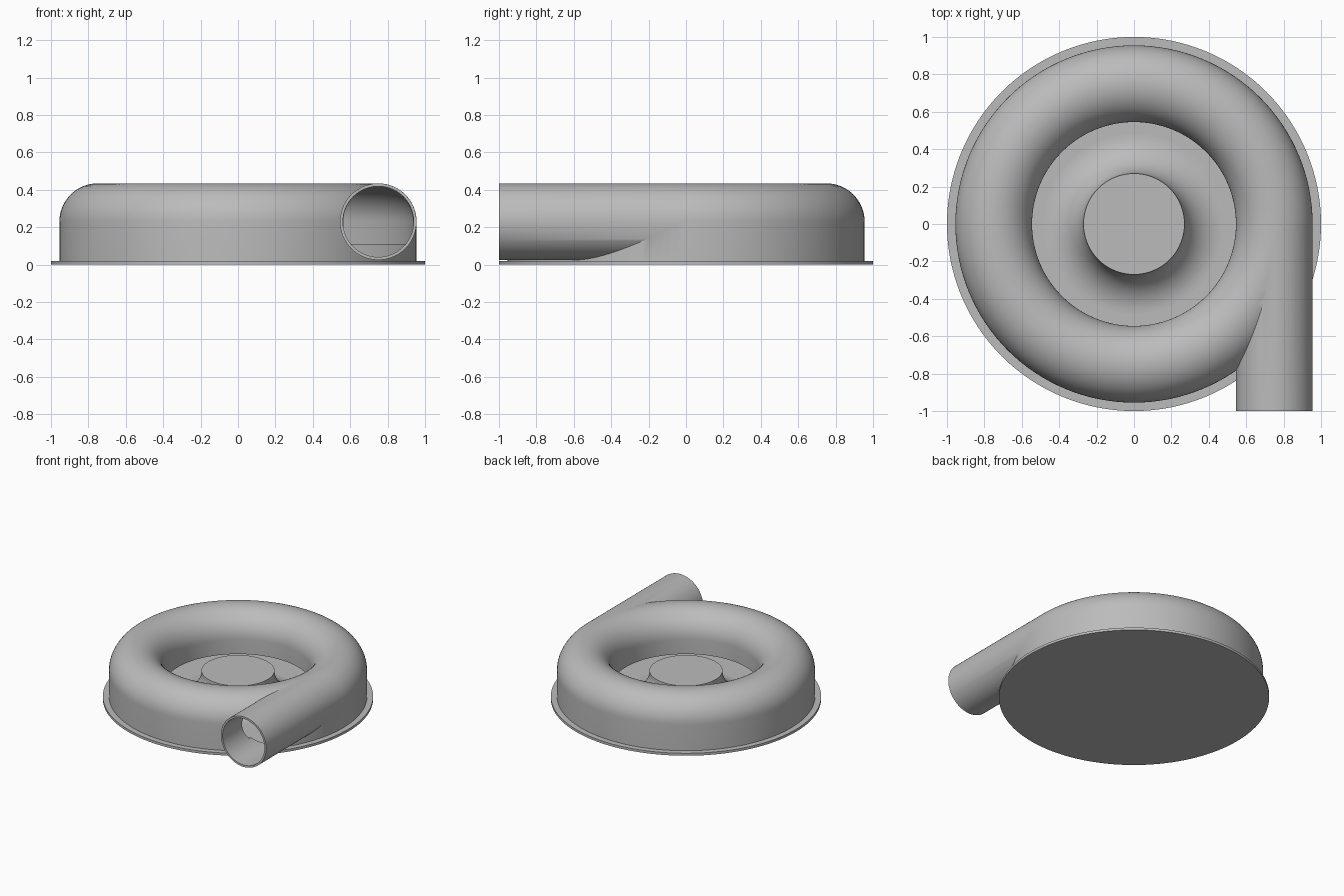
import bpy, bmesh, math
from mathutils import Matrix

cube = bpy.data.objects.get("Cube")
if cube:
    bpy.data.objects.remove(cube, do_unlink=True)

gray = bpy.data.materials.new("housing_gray")
gray.use_nodes = True
gray.diffuse_color = (0.5, 0.5, 0.5, 1)
gray.node_tree.nodes["Principled BSDF"].inputs["Base Color"].default_value = (0.5, 0.5, 0.5, 1)

SEGMENTS = 128
TUBE_X, TUBE_Z, TUBE_R, WALL = 0.75, 0.23, 0.205, 0.018
FLOOR, LIP = 0.02, 0.11


def make_object(name, bm):
    bmesh.ops.recalc_face_normals(bm, faces=bm.faces)
    mesh = bpy.data.meshes.new(name)
    bm.to_mesh(mesh)
    bm.free()
    mesh.materials.append(gray)
    obj = bpy.data.objects.new(name, mesh)
    bpy.context.collection.objects.link(obj)
    return obj


def arc(cr, cz, radius, start, end, steps=16):
    angles = [math.radians(start + (end - start) * i / steps) for i in range(steps + 1)]
    return [(cr + radius * math.cos(a), cz + radius * math.sin(a)) for a in angles]


def revolve(name, profile, closed):
    """Spin an (r, z) profile about the z axis."""
    bm = bmesh.new()
    verts = [bm.verts.new((r, 0, z)) for r, z in profile]
    edges = [bm.edges.new(pair) for pair in zip(verts, verts[1:])]
    if closed:
        edges.append(bm.edges.new((verts[-1], verts[0])))
    bmesh.ops.spin(bm, geom=verts + edges, cent=(0, 0, 0), axis=(0, 0, 1),
                   angle=math.tau, steps=SEGMENTS, use_merge=True)
    bmesh.ops.remove_doubles(bm, verts=bm.verts, dist=1e-5)
    return make_object(name, bm)


def pipe_solid(name, radius, front, back):
    """Solid cylinder along y on the outlet axis."""
    bm = bmesh.new()
    bmesh.ops.create_cone(bm, cap_ends=True, segments=96, radius1=radius,
                          radius2=radius, depth=back - front)
    place = Matrix.Translation((TUBE_X, (front + back) / 2, TUBE_Z))
    bmesh.ops.transform(bm, matrix=place @ Matrix.Rotation(math.pi / 2, 4, 'X'), verts=bm.verts)
    return make_object(name, bm)


def select_only(obj):
    bpy.ops.object.select_all(action='DESELECT')
    obj.select_set(True)
    bpy.context.view_layer.objects.active = obj


def combine(target, other, operation):
    select_only(target)
    mod = target.modifiers.new(operation.lower(), 'BOOLEAN')
    mod.operation, mod.object, mod.solver = operation, other, 'EXACT'
    bpy.ops.object.modifier_apply(modifier=mod.name)
    bpy.data.objects.remove(other, do_unlink=True)


# Thin round base plate
base_plate = revolve("base_plate", [(0, 0), (1, 0), (1, FLOOR), (0, FLOOR)], False)

# Ring-shaped housing with a straight outer wall and a rounded crown
outer = TUBE_X + TUBE_R
inner = TUBE_X - TUBE_R
housing = revolve("volute_housing",
                  [(inner, FLOOR - 0.01), (outer, FLOOR - 0.01)]
                  + arc(TUBE_X, TUBE_Z, TUBE_R, 0, 180, 32), True)

# Tangential outlet pipe
combine(housing, pipe_solid("outlet_pipe", TUBE_R - 0.0005, -1, 0), 'UNION')

# Hollow inside, open to the centre below the lip
step = outer - 2 * WALL
cavity = revolve("cavity_cutter",
                 [(0.4, -0.1), (step, -0.1), (step, LIP), (outer - WALL, LIP)]
                 + arc(TUBE_X, TUBE_Z, TUBE_R - WALL, 0, 180, 32)
                 + [(inner + WALL, LIP), (0.4, LIP)], True)
combine(housing, cavity, 'DIFFERENCE')
combine(housing, pipe_solid("bore_cutter", TUBE_R - WALL + 0.002, -1.2, 0), 'DIFFERENCE')

# Central hub with a concave flare down to the base
flare = TUBE_Z - FLOOR
hub = revolve("flared_hub",
              [(0, TUBE_Z)] + arc(0.27 + flare, TUBE_Z, flare, 180, 270, 20) + [(0, FLOOR)],
              False)

for part in (base_plate, housing, hub):
    select_only(part)
    bpy.ops.object.shade_smooth_by_angle(angle=math.radians(30))
